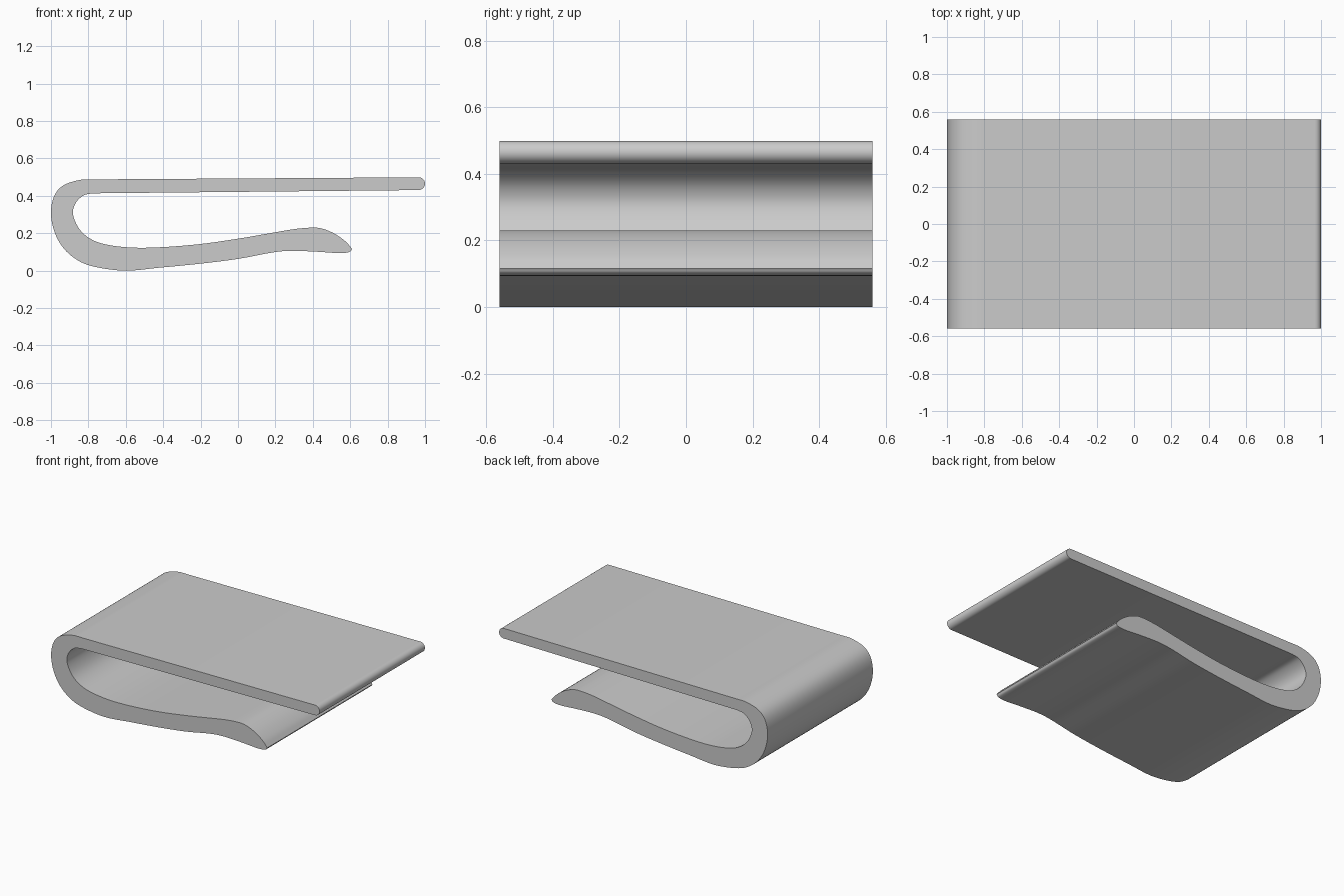
import bpy, bmesh, math
from mathutils import Vector

cube = bpy.data.objects.get("Cube")
if cube:
    bpy.data.objects.remove(cube)

HALF_WIDTH = 0.56


def smooth_run(points, steps=5):
    """Curve through the points, from the first to the last."""
    p = [Vector(q) for q in points]
    p = [2 * p[0] - p[1]] + p + [2 * p[-1] - p[-2]]
    out = []
    for a, b, c, d in zip(p, p[1:], p[2:], p[3:]):
        for i in range(steps):
            t = i / steps
            out.append(0.5 * (2 * b + (c - a) * t + (2 * a - 5 * b + 4 * c - d) * t ** 2
                              + (3 * b - a - 3 * c + d) * t ** 3))
    return out + [p[-2]]


# Outside of the bend and underside of the spring arm, up to the tip
outer = [(-0.76, 0.488), (-0.84, 0.486), (-0.93, 0.458), (-0.98, 0.405), (-1, 0.32),
         (-0.987, 0.225), (-0.945, 0.136), (-0.875, 0.067), (-0.78, 0.024),
         (-0.607, 0.0), (-0.42, 0.016), (-0.205, 0.037), (0, 0.063), (0.17, 0.095),
         (0.275, 0.106), (0.41, 0.102), (0.54, 0.094), (0.595, 0.1), (0.61, 0.116)]
# Top of the spring arm and inside of the bend
inner = [(0.61, 0.116), (0.575, 0.156), (0.516, 0.198), (0.45, 0.225), (0.393, 0.23),
         (0.3, 0.222), (0.17, 0.2), (0, 0.171), (-0.205, 0.142), (-0.42, 0.125),
         (-0.58, 0.124), (-0.715, 0.142), (-0.795, 0.174), (-0.85, 0.225),
         (-0.882, 0.3), (-0.87, 0.358), (-0.83, 0.4), (-0.785, 0.412), (-0.73, 0.414)]
# Rounded free end of the flat arm
radius = 0.034
end = [Vector((1 - radius + radius * math.sin(a), 0.465 - radius * math.cos(a)))
       for a in (math.pi * i / 12 for i in range(13))]

outline = smooth_run(outer) + smooth_run(inner)[1:] + end

# Extrude the outline across the full width
bm = bmesh.new()
face = bm.faces.new([bm.verts.new((p.x, -HALF_WIDTH, p.y)) for p in outline])
extruded = bmesh.ops.extrude_face_region(bm, geom=[face], use_keep_orig=True)
moved = [v for v in extruded["geom"] if isinstance(v, bmesh.types.BMVert)]
bmesh.ops.translate(bm, verts=moved, vec=(0, 2 * HALF_WIDTH, 0))
bmesh.ops.recalc_face_normals(bm, faces=bm.faces)
mesh = bpy.data.meshes.new("folded_clip")
bm.to_mesh(mesh)
bm.free()

clip = bpy.data.objects.new("folded_clip", mesh)
bpy.context.collection.objects.link(clip)

# Plain grey material
grey = bpy.data.materials.new("plain_grey")
grey.use_nodes = True
grey.diffuse_color = (0.6, 0.6, 0.6, 1)
grey.node_tree.nodes["Principled BSDF"].inputs["Base Color"].default_value = (0.6, 0.6, 0.6, 1)
mesh.materials.append(grey)

bpy.ops.object.select_all(action="DESELECT")
clip.select_set(True)
bpy.context.view_layer.objects.active = clip
bpy.ops.object.shade_smooth_by_angle(angle=math.radians(40))
